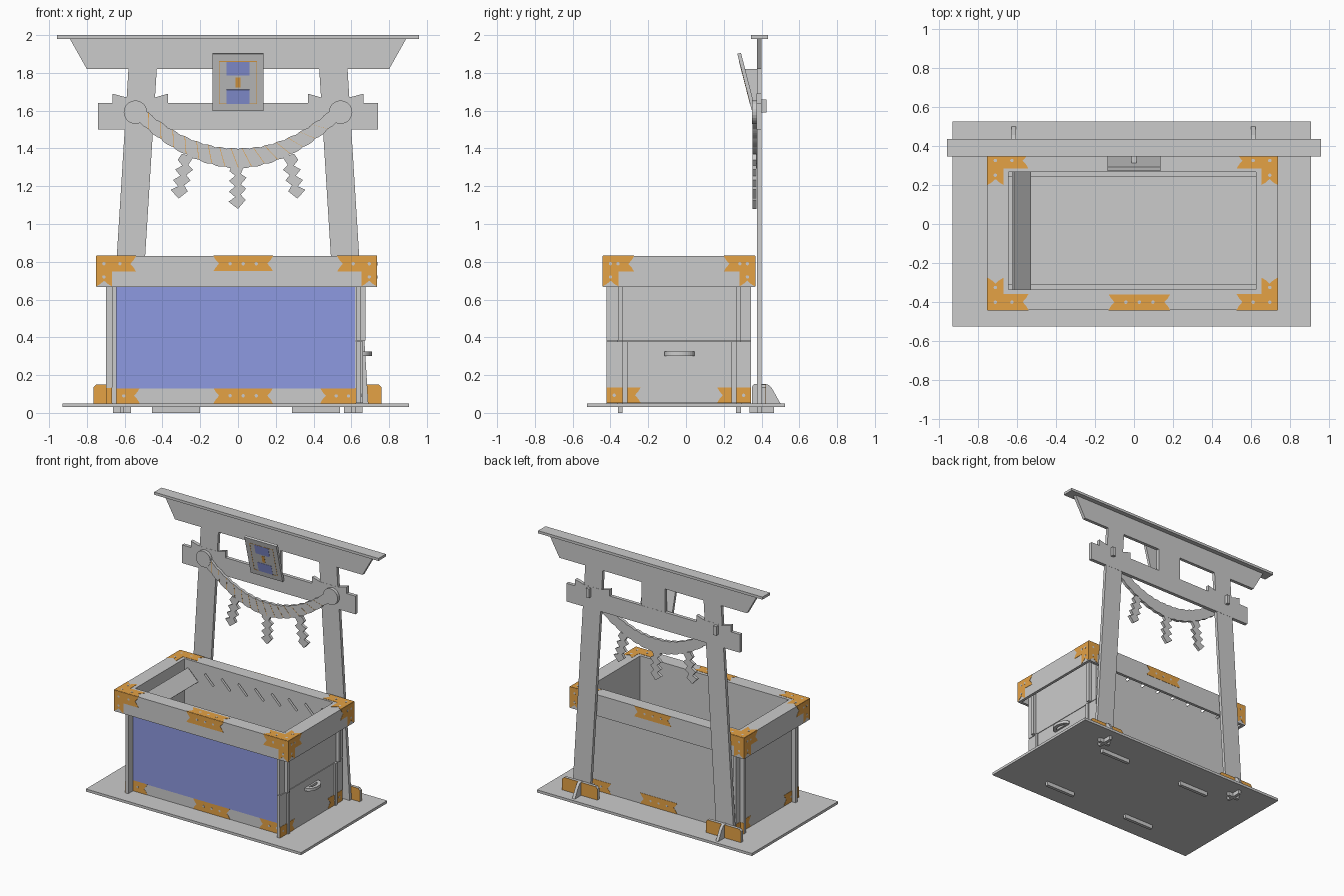
import bpy, bmesh, math
from mathutils import Matrix

if "Cube" in bpy.data.objects:
    bpy.data.objects.remove(bpy.data.objects["Cube"])

def material(name, col):
    m = bpy.data.materials.new(name)
    m.diffuse_color = col
    m.use_nodes = True
    m.node_tree.nodes["Principled BSDF"].inputs["Base Color"].default_value = m.diffuse_color
    return m

GOLD = material("gold", (0.78, 0.36, 0.06, 1))
BLUE = material("blue", (0.27, 0.32, 0.75, 1))

def plate(name, polys, axis, lo, hi, mat=None):
    """Extrude 2D outlines along an axis from lo to hi."""
    put = {'x': lambda u, v, d: (d, u, v), 'y': lambda u, v, d: (u, d, v), 'z': lambda u, v, d: (u, v, d)}[axis]
    bm = bmesh.new()
    for p in polys:
        a = [bm.verts.new(put(u, v, lo)) for u, v in p]
        b = [bm.verts.new(put(u, v, hi)) for u, v in p]
        bm.faces.new(a)
        bm.faces.new(b[::-1])
        for i in range(len(p)):
            j = (i + 1) % len(p)
            bm.faces.new((a[j], a[i], b[i], b[j]))
    bmesh.ops.recalc_face_normals(bm, faces=bm.faces)
    me = bpy.data.meshes.new(name)
    bm.to_mesh(me)
    bm.free()
    ob = bpy.data.objects.new(name, me)
    bpy.context.collection.objects.link(ob)
    if mat:
        me.materials.append(mat)
    return ob

def rect(a, b, c, d):
    return [(a, c), (b, c), (b, d), (a, d)]

def box(name, x0, x1, y0, y1, z0, z1, mat=None):
    return plate(name, [rect(x0, x1, y0, y1)], 'z', z0, z1, mat)

def disc(u, v, r, n=16):
    return [(u + r * math.cos(2 * math.pi * i / n), v + r * math.sin(2 * math.pi * i / n)) for i in range(n)]

def mirror(p):
    return [(-u, v) for u, v in p]

# Base plate with locating tabs underneath
box("base_plate", -0.93, 0.905, -0.525, 0.525, 0.03, 0.05)
plate("base_tabs", [rect(x, x + 0.255, y, y + 0.025) for x in (-0.455, 0.285) for y in (-0.36, 0.265)], 'z', 0, 0.03)

# Thin box walls crossing at the corners; diagonal slat slots through the back wall
XL, XR, YF, YB, T = -0.642, 0.625, -0.335, 0.267, 0.025
def slant(x, z=0.72, h=0.062, t=0.008):
    c = math.sqrt(0.5)
    return [(x + (a * h + b * t) * c, z + (-a * h + b * t) * c) for a, b in ((-1, -1), (1, -1), (1, 1), (-1, 1))]
slot_x = [-0.575 + 0.1425 * k for k in range(9)]
cutter = plate("slot_cutter", [slant(x, h=0.052) for x in slot_x], 'y', 0.2, 0.32)
cutter.hide_render = True
cutter.display_type = 'WIRE'
wall = [(-0.70, 0.05), (XR, 0.05), (XR, 0.382), (0.675, 0.382), (0.675, 0.805), (-0.70, 0.805)]
plate("front_wall", [wall], 'y', YF - T, YF)
back = plate("back_wall", [wall], 'y', YB, YB + T)
cut = back.modifiers.new("slots", 'BOOLEAN')
cut.object = cutter
cut.solver = 'EXACT'
plate("grille_slat", [slant(slot_x[0], t=0.007)], 'y', YF, YB)
box("front_panel", XL, 0.62, YF - T - 0.002, YF - T + 0.002, 0.13, 0.67, BLUE)
box("left_wall", XL - T, XL, -0.42, 0.345, 0.05, 0.805)
box("right_wall", XR, XR + T, -0.42, 0.345, 0.382, 0.805)

# Drawer opening to the right, its side ends showing through the front
box("drawer_front", XR, XR + T, -0.42, 0.345, 0.053, 0.378)
box("drawer_floor", XL, XR, YF, YB, 0.055, 0.075)
for name, y in (("drawer_front_side", YF), ("drawer_back_side", YB - T)):
    box(name, XL, 0.662, y, y + T, 0.053, 0.378)
arc = [math.pi * (i / 16 - 0.5) for i in range(17)]
outer = [(0.655 + 0.055 * math.cos(a), -0.035 + 0.08 * math.sin(a)) for a in arc]
inner = [(0.655 + 0.03 * math.cos(a), -0.035 + 0.05 * math.sin(a)) for a in arc]
plate("drawer_handle", [outer + inner[::-1], rect(0.645, 0.664, -0.115, 0.045)], 'z', 0.302, 0.324)

# Collar of thin sheets around the top, with a flat rim
CX0, CX1, CY0, CY1, CZ = -0.75, 0.735, -0.44, 0.365, 0.667
box("collar_front", CX0, CX1, CY0, CY0 + 0.022, CZ, 0.805)
box("collar_back", CX0, CX1, CY1 - 0.022, CY1, CZ, 0.805)
box("collar_left", CX0, CX0 + 0.022, CY0 + 0.022, CY1 - 0.022, CZ, 0.805)
box("collar_right", CX1 - 0.022, CX1, CY0 + 0.022, CY1 - 0.022, CZ, 0.805)
box("rim_front", CX0, CX1, CY0, YF, 0.805, 0.83)
box("rim_back", CX0, CX1, YB, CY1, 0.805, 0.83)
box("rim_left", CX0, XL, YF, YB, 0.805, 0.83)
box("rim_right", XR, CX1, YF, YB, 0.805, 0.83)

# Gold fittings: fish-tail ended bars and L brackets with rivets
def bracket(u, v, su, sv, a, b, w=0.082):
    end = [(0, 0), (0.012, 0.25), (0.03, 0.5), (0.012, 0.75), (0, 1)]
    p = [(0, 0)] + [(a - d, w * t) for d, t in end]
    if b > w:
        p += [(w, w)] + [(w * t, b - d) for d, t in end[::-1]]
    else:
        p += [(0, w)]
    rivets = [(0.04, 0.04), (a - 0.085, 0.04)] + ([(0.04, b - 0.05)] if b > w else [])
    f = lambda q: (u + su * q[0], v + sv * q[1])
    return [f(q) for q in p], [disc(*f(q), 0.009, 10) for q in rivets]

def centre_bar(u0, u1, v0, v1):
    h = v1 - v0
    r = [(u1 - d, v0 + h * t) for d, t in ((0, 0), (0.012, .25), (0.03, .5), (0.012, .75), (0, 1))]
    return (r + [(u0 + u1 - u, v) for u, v in r[::-1]],
            [disc(u0 + (u1 - u0) * t, v0 + h / 2, 0.009, 10) for t in (0.28, 0.5, 0.72)])

def fittings(name, items, axis, d, out):
    plate(name, [i[0] for i in items], axis, d - 0.001 * out, d + 0.002 * out, GOLD)
    plate(name + "_rivets", [r for i in items for r in i[1]], axis, d, d + 0.003 * out)

for n, yc, yb, o in (("front", CY0, YF - T, -1), ("back", CY1, YB + T, 1)):
    fittings(n + "_collar_fittings", [bracket(CX0, 0.83, 1, -1, 0.21, 0.16), bracket(CX1, 0.83, -1, -1, 0.21, 0.16),
             centre_bar(-0.13, 0.185, 0.75, 0.83)], 'y', yc, o)
    fittings(n + "_bottom_fittings", [bracket(-0.70, 0.05, 1, 1, 0.18, 0), bracket(XR, 0.05, -1, 1, 0.19, 0),
             centre_bar(-0.13, 0.185, 0.05, 0.132)], 'y', yb, o)
for n, xc, xb, o in (("left", CX0, XL - T, -1), ("right", CX1, XR + T, 1)):
    fittings(n + "_collar_fittings", [bracket(CY0, 0.83, 1, -1, 0.165, 0.16), bracket(CY1, 0.83, -1, -1, 0.165, 0.16)], 'x', xc, o)
    fittings(n + "_bottom_fittings", [bracket(-0.42, 0.053, 1, 1, 0.18, 0), bracket(0.345, 0.053, -1, 1, 0.18, 0)], 'x', xb, o)
fittings("rim_fittings", [bracket(x, y, sx, sy, 0.21, 0.165) for x, sx in ((CX0, 1), (CX1, -1))
         for y, sy in ((CY0, 1), (CY1, -1))] + [centre_bar(-0.13, 0.185, CY0, CY0 + 0.08)], 'z', 0.83, 1)

# Gate: leaning legs, tie beam with wedges, strut and roof
T0, T1 = 0.375, 0.40
leg = [(-0.69, 0.05), (-0.54, 0.05), (-0.43, 1.82), (-0.58, 1.82)]
plate("gate_legs", [leg, mirror(leg)], 'y', T0, T1)
half = [(0, 1.5), (-0.74, 1.5), (-0.74, 1.64), (-0.665, 1.64), (-0.665, 1.69), (-0.59, 1.67),
        (-0.44, 1.67), (-0.37, 1.69), (-0.37, 1.64), (0, 1.64)]
plate("gate_tie_beam", [half + mirror(half[1:-1])[::-1]], 'y', T0 - 0.001, T1 + 0.001)
plate("gate_strut", [rect(-0.1, 0.1, 1.64, 1.82)], 'y', T0, T1)
plate("gate_lintel", [[(-0.80, 1.82), (0.80, 1.82), (0.89, 1.98), (-0.89, 1.98)]], 'y', T0, T1)
box("gate_roof", -0.957, 0.957, 0.345, 0.435, 1.98, 2.0)

# Gate feet: gold faced plate behind each leg, a cross gusset and tabs
for side, x in (("left", -0.615), ("right", 0.61)):
    foot = [(x - 0.15, 0.05), (x + 0.15, 0.05), (x + 0.15, 0.135), (x + 0.135, 0.15), (x - 0.135, 0.15), (x - 0.15, 0.135)]
    plate(side + "_foot_plate", [foot], 'y', T1, T1 + 0.022)
    for n, y in (("front", T1 - 0.001), ("back", T1 + 0.021)):
        plate(f"{side}_foot_{n}_facing", [foot], 'y', y, y + 0.002, GOLD)
    plate(side + "_foot_gusset", [[(0.35, 0.05), (0.50, 0.05), (0.455, 0.13), (0.44, 0.147), (0.425, 0.152), (0.36, 0.152), (0.35, 0.14)]],
          'x', x - 0.011, x + 0.011)
    plate(side + "_foot_tab", [rect(x - 0.048, x + 0.048, T0, T1)], 'z', 0, 0.03)
    plate(side + "_gusset_tab", [rect(x - 0.011, x + 0.011, 0.335, 0.465)], 'z', 0, 0.03)

# Twisted rope with scalloped edges, knobs and through pegs
R0, R1 = 0.352, T0
rope_z = lambda x: 1.348 + 0.235 * abs(x / 0.52) ** 2
N = 96
top, low = [], []
for i in range(N + 1):
    x = -0.52 + 1.04 * i / N
    a = math.atan(0.47 * x / 0.52 ** 2)
    h = 0.049 - 0.02 * abs(x / 0.52) + 0.006 * abs(math.sin(math.pi * i / 6))
    for lst, s in ((top, 1), (low, -1)):
        lst.append((x - s * h * math.sin(a), rope_z(x) + s * h * math.cos(a)))
plate("rope", [top + low[::-1]], 'y', R0, R1)
strands = [[top[i - 4], (top[i - 4][0] + 0.003, top[i - 4][1]), (low[i][0] + 0.003, low[i][1]), low[i]] for i in range(6, N, 6)]
plate("rope_strand_lines", strands, 'y', R0 - 0.001, R0 + 0.001, GOLD)
plate("rope_knobs", [disc(s * 0.543, 1.592, 0.062, 24) for s in (-1, 1)], 'y', R0 - 0.002, R1)
plate("rope_pegs", [rect(s * 0.543 - 0.013, s * 0.543 + 0.013, 1.59, 1.66) for s in (-1, 1)], 'y', R1, 0.425)

# Folded paper zigzag streamers
zig = [(-.03, .01), (.035, .01), (.015, -.04), (.045, -.06), (.015, -.095), (.043, -.118), (.015, -.15), (.04, -.178),
       (.0, -.225), (-.05, -.187), (-.015, -.162), (-.048, -.134), (-.015, -.105), (-.048, -.077), (-.015, -.05), (-.045, -.025)]
def turned(p, cx, cz, ang):
    c, s = math.cos(ang), math.sin(ang)
    return [(cx + u * c - v * s, cz + u * s + v * c) for u, v in p]
side_zig = turned(zig, -0.27, 1.355, -0.2)
plate("paper_streamers", [turned(zig, 0, 1.305, 0), side_zig, mirror(side_zig)], 'y', R0, R1 - 0.001)

# Tilted plaque with coloured inlays, held on a bracket
tilt = Matrix.Translation((0, 0.359, 1.60)) @ Matrix.Rotation(math.atan2(0.078, 0.305), 4, 'X')
border = [rect(-0.1, 0.1, 0.04, 0.043), rect(-0.1, 0.1, 0.27, 0.273), rect(-0.1, -0.097, 0.04, 0.273), rect(0.097, 0.1, 0.04, 0.273)]
for ob in (plate("plaque", [rect(-0.136, 0.136, 0, 0.313)], 'y', -0.01, 0.01),
           plate("plaque_panels", [rect(-0.06, 0.06, 0.04, 0.117), rect(-0.06, 0.06, 0.195, 0.27)], 'y', -0.0115, -0.009, BLUE),
           plate("plaque_inlay", [rect(-0.012, 0.012, 0.13, 0.185)], 'y', -0.0115, -0.009, GOLD),
           plate("plaque_border", border, 'y', -0.011, -0.009, GOLD)):
    ob.matrix_world = tilt
plate("plaque_bracket", [[(0.31, 1.82), (0.38, 1.82), (0.38, 1.62), (0.363, 1.62)]], 'x', -0.012, 0.012)
